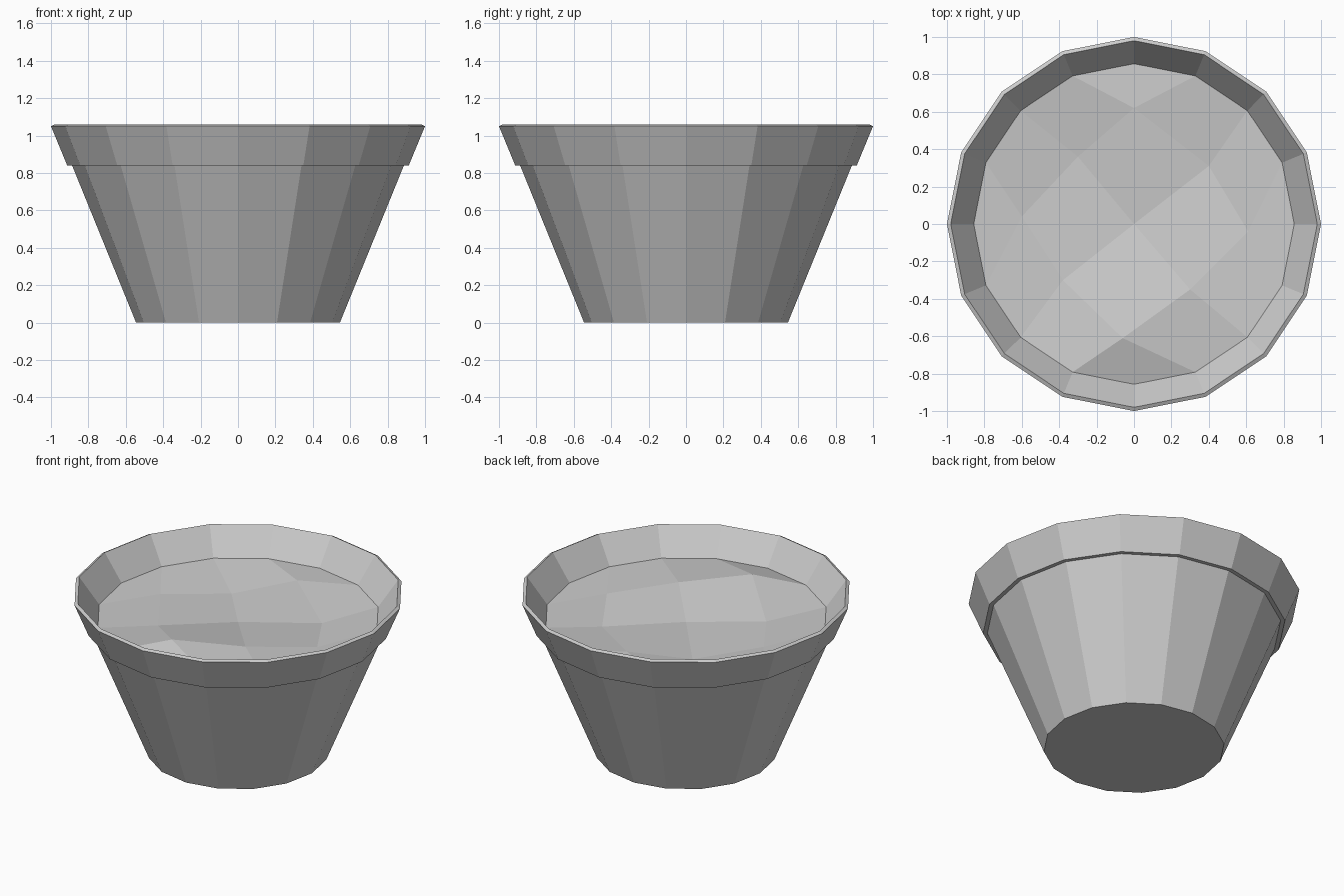
import bpy, bmesh
from math import cos, sin, pi

if "Cube" in bpy.data.objects:
    bpy.data.objects.remove(bpy.data.objects["Cube"])

SIDES = 16
SOIL_Z = 0.89
SOIL_R = 0.857


def ring_point(i, r, z):
    a = 2 * pi * i / SIDES
    return (r * cos(a), r * sin(a), z)


def finish(name, bm):
    bmesh.ops.recalc_face_normals(bm, faces=bm.faces)
    mesh = bpy.data.meshes.new(name)
    bm.to_mesh(mesh)
    bm.free()
    obj = bpy.data.objects.new(name, mesh)
    bpy.context.collection.objects.link(obj)
    return obj


# Pot: (radius, height) profile from the base up over the lip to the soil line
profile = [(0.545, 0), (0.887, 0.84), (0.913, 0.84), (1.0, 1.05),
           (0.98, 1.06), (SOIL_R, SOIL_Z)]
bm = bmesh.new()
rings = [[bm.verts.new(ring_point(i, r, z)) for i in range(SIDES)]
         for r, z in profile]
bm.faces.new(rings[0][::-1])
for low, high in zip(rings, rings[1:]):
    for i in range(SIDES):
        j = (i + 1) % SIDES
        bm.faces.new((low[i], low[j], high[j], high[i]))
finish("plant_pot", bm)

# Soil: uneven 4 x 4 quad patch filling the 16-sided opening
inner = {(1, 1): (-0.06, -0.61, 0.96), (2, 1): (0.30, -0.35, 0.91),
         (3, 1): (0.61, -0.04, 0.87), (1, 2): (-0.38, -0.30, 0.85),
         (2, 2): (0.0, 0.0, 0.86), (3, 2): (0.40, 0.31, 0.84),
         (1, 3): (-0.60, 0.04, 0.87), (2, 3): (-0.30, 0.36, 0.83),
         (3, 3): (0.0, 0.62, 0.90)}
border = ([(i, 0) for i in range(4)] + [(4, j) for j in range(4)]
          + [(i, 4) for i in range(4, 0, -1)] + [(0, j) for j in range(4, 0, -1)])
bm = bmesh.new()
grid = {key: bm.verts.new(co) for key, co in inner.items()}
for n, key in enumerate(border):
    grid[key] = bm.verts.new(ring_point(n - 4, SOIL_R, SOIL_Z))
for i in range(4):
    for j in range(4):
        bm.faces.new((grid[i, j], grid[i + 1, j],
                      grid[i + 1, j + 1], grid[i, j + 1]))
soil = finish("soil", bm)
if soil.data.polygons[0].normal.z < 0:
    soil.data.flip_normals()
